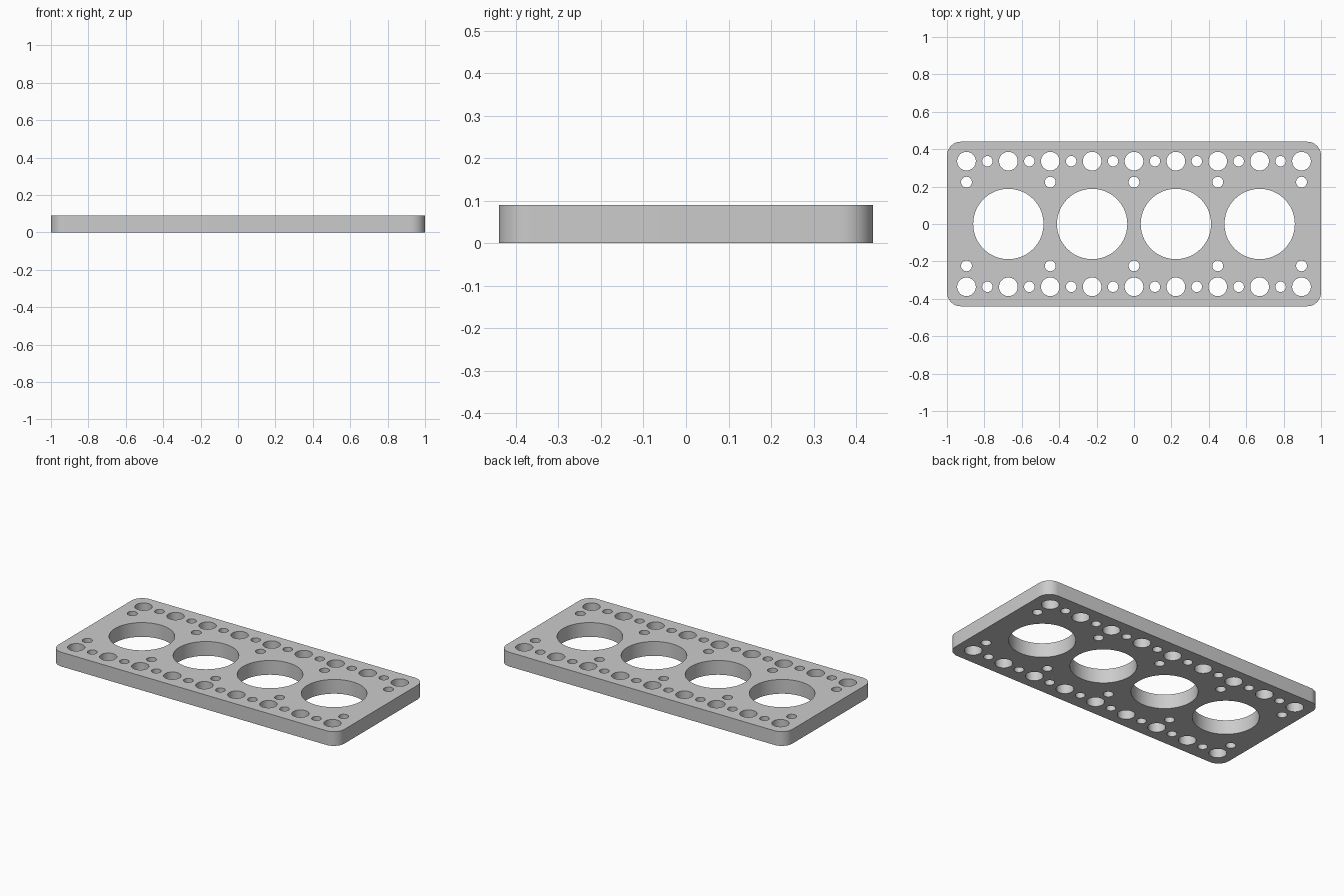
import bpy, bmesh
from math import cos, sin, pi, radians

cube = bpy.data.objects.get("Cube")
if cube:
    bpy.data.objects.remove(cube, do_unlink=True)

# Plate dimensions and hole spacing
HALF_X, HALF_Y, THICK, CORNER = 1.0, 0.44, 0.09, 0.075
PITCH = 0.2239

bm = bmesh.new()


def loop(points):
    """Closed ring of edges at the base of the plate."""
    verts = [bm.verts.new((x, y, 0)) for x, y in points]
    for a, b in zip(verts, verts[1:] + verts[:1]):
        bm.edges.new((a, b))


def arc(cx, cy, r, start, sweep, n):
    return [(cx + r * cos(start + sweep * i / n), cy + r * sin(start + sweep * i / n))
            for i in range(n + 1)]


def hole(x, y, r, n):
    loop(arc(x, y, r, 0, 2 * pi, n)[:-1])


# Rounded outline
outline = []
for k, (sx, sy) in enumerate([(1, 1), (-1, 1), (-1, -1), (1, -1)]):
    outline += arc(sx * (HALF_X - CORNER), sy * (HALF_Y - CORNER), CORNER, k * pi / 2, pi / 2, 12)
loop(outline)

# Four large bores
for i in (-3, -1, 1, 3):
    hole(i * PITCH, 0, 0.188, 72)

# Rows of alternating medium and small holes, plus the inner small holes
for side in (-1, 1):
    for i in range(-8, 9):
        if i % 2 == 0:
            hole(i * PITCH / 2, side * 1.5 * PITCH, 0.05, 36)
        else:
            hole(i * PITCH / 2, side * 1.5 * PITCH, 0.028, 24)
    for i in (-4, -2, 0, 2, 4):
        hole(i * PITCH, side * PITCH, 0.029, 24)

# Fill between the rings and raise to full thickness
bmesh.ops.triangle_fill(bm, edges=bm.edges[:], use_beauty=True, normal=(0, 0, 1))
raised = bmesh.ops.extrude_face_region(bm, geom=bm.faces[:], use_keep_orig=True)
bmesh.ops.translate(bm, vec=(0, 0, THICK),
                    verts=[g for g in raised["geom"] if isinstance(g, bmesh.types.BMVert)])
bmesh.ops.recalc_face_normals(bm, faces=bm.faces[:])

mesh = bpy.data.meshes.new("perforated_plate")
bm.to_mesh(mesh)
bm.free()
plate = bpy.data.objects.new("perforated_plate", mesh)
bpy.context.collection.objects.link(plate)

# Plain grey finish
grey = bpy.data.materials.new("light grey")
grey.use_nodes = True
grey.diffuse_color = (0.6, 0.6, 0.6, 1)
grey.node_tree.nodes["Principled BSDF"].inputs["Base Color"].default_value = grey.diffuse_color
mesh.materials.append(grey)

bpy.ops.object.select_all(action="DESELECT")
plate.select_set(True)
bpy.context.view_layer.objects.active = plate
bpy.ops.object.shade_smooth_by_angle(angle=radians(30))
